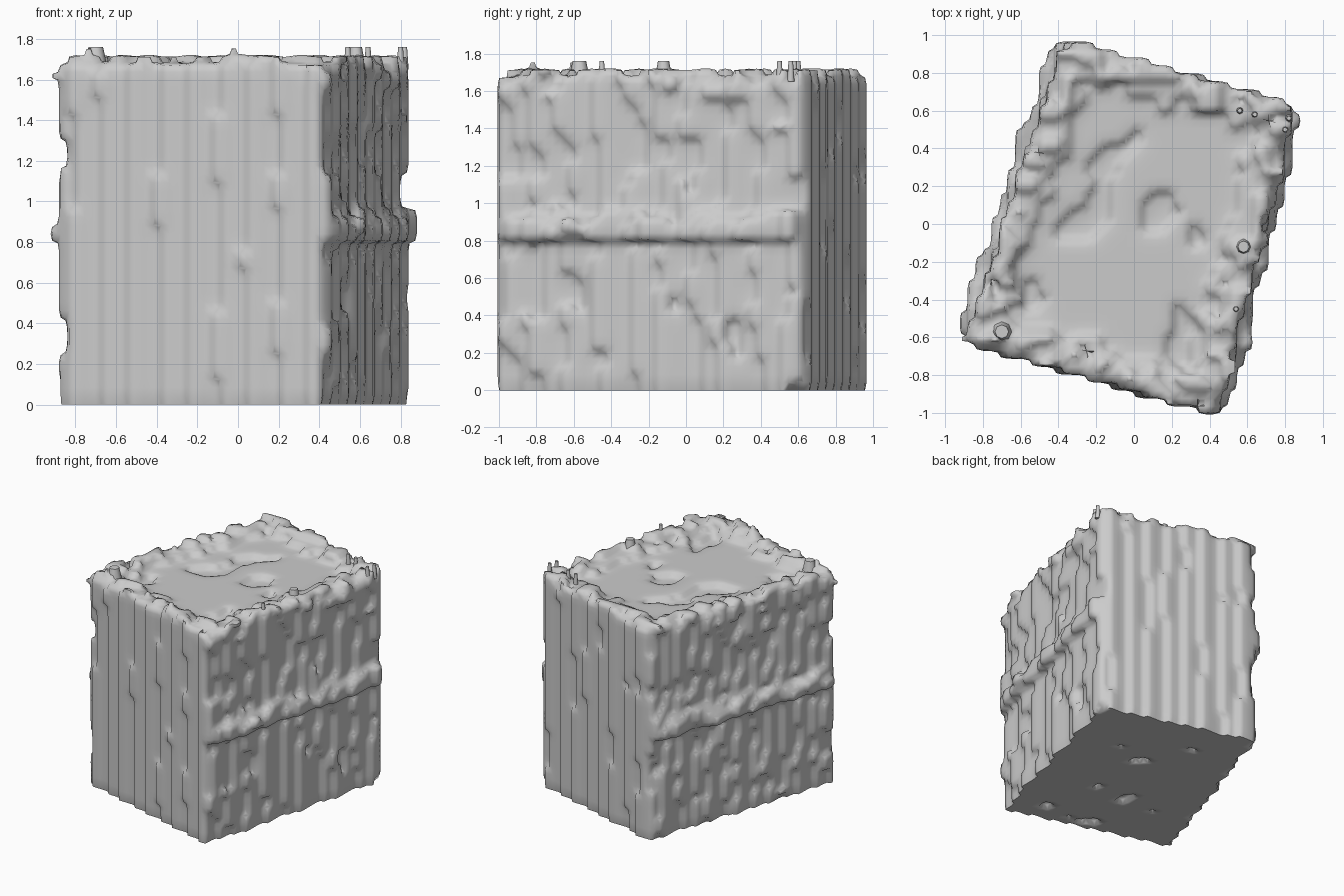
import bpy, bmesh, math
from mathutils import Vector, Matrix, noise

cube = bpy.data.objects.get("Cube")
if cube:
    bpy.data.objects.remove(cube, do_unlink=True)

CELL = 0.042
HALF_L = 0.85
FLOOR, RIM = 1.63, 1.71
CENTRE = Vector((0.008, -0.008, 0))
TO_LOCAL = Matrix.Rotation(math.radians(16.2), 3, 'Z')

grey = bpy.data.materials.new("stone_grey")
grey.use_nodes = True
grey.diffuse_color = (0.6, 0.6, 0.6, 1)
grey.node_tree.nodes["Principled BSDF"].inputs["Base Color"].default_value = (0.6, 0.6, 0.6, 1)


def bump(p, scale, stretch=1.0):
    return noise.noise(Vector((p.x, p.y, p.z * stretch)) * scale)


# The block narrows slightly towards the back
def half_width(p):
    return 0.655 - 0.03 * p.y / HALF_L


# Ribbed block: long sides are rougher than the ends
def in_block(p):
    side = half_width(p) + 0.035 * bump(p, 9, 0.5)
    end = HALF_L + 0.012 * bump(p, 7, 0.3)
    if abs(p.x) > side or abs(p.y) > end:
        return False
    if p.z < CELL and abs(p.x) < 0.5 and bump(p, 6) > 0.5:
        return False
    return p.z < FLOOR + 0.04 * bump(p, 4)


# Raised, uneven rim sloping in to the sunken top
def in_rim(p):
    lip = 0.015 + 0.06 * bump(p, 11) if p.z > 1.56 else 0.0
    inset = min(half_width(p) + lip - abs(p.x), HALF_L - abs(p.y))
    if inset < 0 or p.z < 1.5:
        return False
    top = RIM + 0.09 * bump(p, 12, 0) - 0.6 * max(0, inset - 0.1)
    return inset < 0.22 and p.z < top


# Ledge along both long sides
def in_ledge(p):
    if abs(p.y) > HALF_L - 0.02 or not 0.8 < p.z < 0.96:
        return False
    reach = 0.07 - 0.7 * max(0, p.z - 0.88) + 0.06 * bump(p, 10)
    return half_width(p) - 0.1 < abs(p.x) < half_width(p) + reach


def solid(i, j, k):
    p = TO_LOCAL @ (Vector((i + 0.5, j + 0.5, k + 0.5)) * CELL - CENTRE)
    return in_block(p) or in_rim(p) or in_ledge(p)


def neighbours(cell):
    for axis in range(3):
        for step in (0, 1):
            other = list(cell)
            other[axis] += 2 * step - 1
            yield axis, step, tuple(other)


# Fill a cell grid, dropping loose specks
N, H = 26, 44
filled = {(i, j, k) for i in range(-N, N) for j in range(-N, N)
          for k in range(H) if solid(i, j, k)}
cells = {c for c in filled
         if sum(o in filled for _, _, o in neighbours(c)) > 2}

# Skin the boundary with quads
bm = bmesh.new()
corners = {}


def corner(c):
    if c not in corners:
        corners[c] = bm.verts.new(Vector(c) * CELL)
    return corners[c]


for cell in cells:
    for axis, step, other in neighbours(cell):
        if other in cells:
            continue
        quad = []
        for s, t in ((0, 0), (1, 0), (1, 1), (0, 1)):
            c = list(cell)
            c[axis] += step
            c[(axis + 1) % 3] += s
            c[(axis + 2) % 3] += t
            quad.append(corner(tuple(c)))
        bm.faces.new(quad if step else quad[::-1])

# Soften the steps, keeping the base on the ground
for _ in range(2):
    bmesh.ops.smooth_vert(bm, verts=bm.verts[:], factor=0.5,
                          use_axis_x=True, use_axis_y=True, use_axis_z=True)
for c, v in corners.items():
    if c[2] == 0:
        v.co.z = 0
mesh = bpy.data.meshes.new("ribbed_block")
bm.to_mesh(mesh)
bm.free()
mesh.materials.append(grey)
block = bpy.data.objects.new("ribbed_block", mesh)
bpy.context.collection.objects.link(block)
bpy.context.view_layer.objects.active = block
block.select_set(True)
bpy.ops.object.shade_smooth_by_angle(angle=math.radians(75))

# Small spikes and knobs standing on the rim
for x, y, size in ((0.56, 0.6, 0.02), (0.64, 0.58, 0.02), (0.8, 0.5, 0.02),
                   (0.82, 0.56, 0.02), (0.54, -0.45, 0.02),
                   (0.58, -0.12, 0.05), (-0.7, -0.57, 0.06)):
    bpy.ops.mesh.primitive_cone_add(vertices=8, radius1=size, radius2=size * 0.6,
                                    depth=0.11, location=(x, y, 1.705))
    spike = bpy.context.object
    spike.name = "rim_spike"
    spike.data.materials.append(grey)
    bpy.ops.object.shade_smooth_by_angle(angle=math.radians(50))
